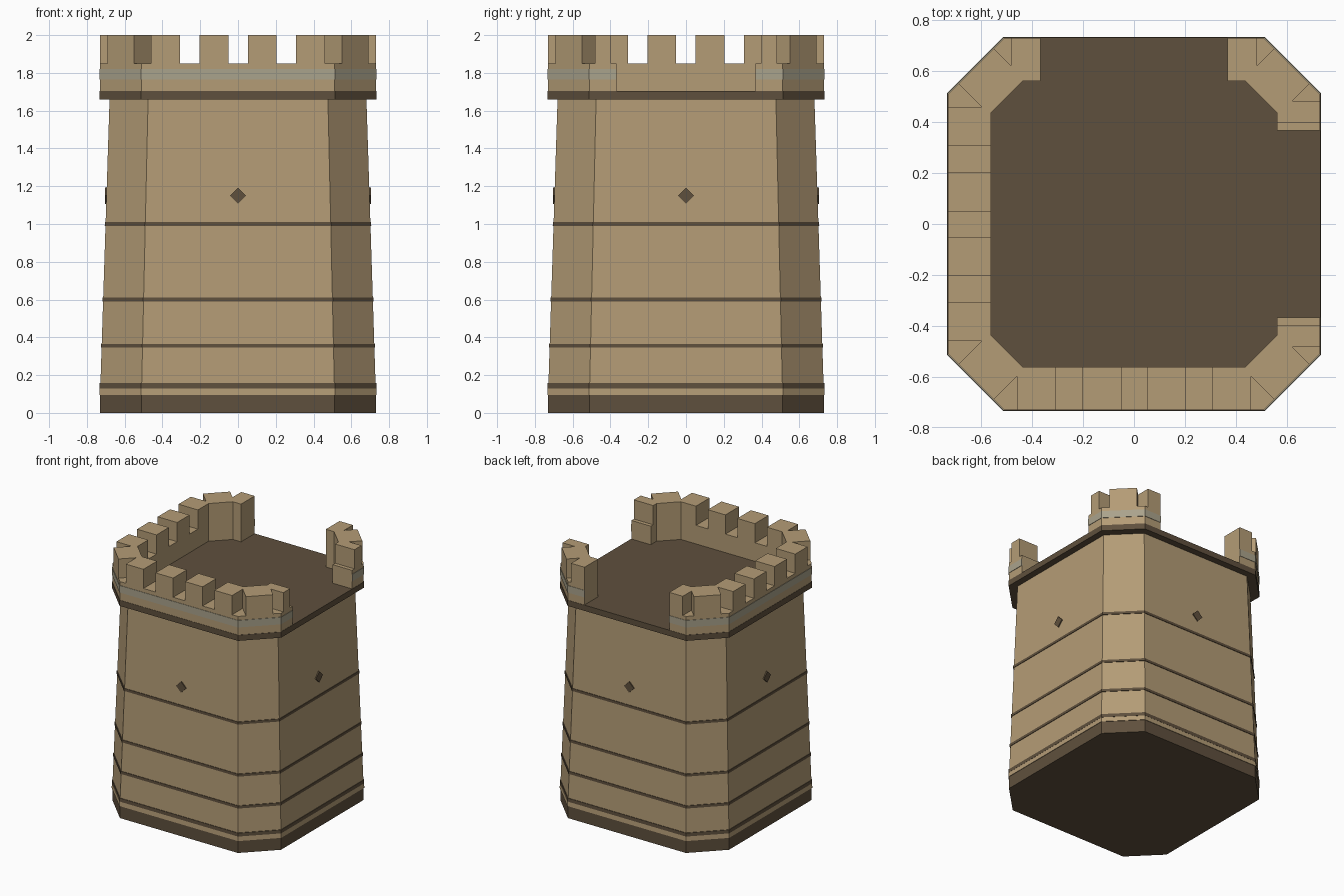
import bpy, bmesh, math
from mathutils import Matrix, Vector

if "Cube" in bpy.data.objects:
    bpy.data.objects.remove(bpy.data.objects["Cube"])


def lin(c):
    c /= 255
    return c / 12.92 if c <= 0.04045 else ((c + 0.055) / 1.055) ** 2.4


def material(name, r, g, b):
    m = bpy.data.materials.new(name)
    m.diffuse_color = (lin(r), lin(g), lin(b), 1)
    m.use_nodes = True
    m.node_tree.nodes["Principled BSDF"].inputs["Base Color"].default_value = m.diffuse_color
    return m


TAN = material("sandstone", 180, 156, 118)
DARK = material("dark stone", 95, 80, 61)
GREY = material("grey trim", 170, 163, 140)


def prism(name, bottom, top, z0, z1, mat):
    """Solid between two matching outlines."""
    bm = bmesh.new()
    a = [bm.verts.new((x, y, z0)) for x, y in bottom]
    b = [bm.verts.new((x, y, z1)) for x, y in top]
    n = len(a)
    bm.faces.new(a[::-1])
    bm.faces.new(b)
    for i in range(n):
        bm.faces.new((a[i], a[(i + 1) % n], b[(i + 1) % n], b[i]))
    bmesh.ops.recalc_face_normals(bm, faces=bm.faces)
    me = bpy.data.meshes.new(name)
    bm.to_mesh(me)
    bm.free()
    me.materials.append(mat)
    ob = bpy.data.objects.new(name, me)
    bpy.context.collection.objects.link(ob)
    return ob


def octagon(h):
    c = h * 0.7
    return [(c, -h), (h, -c), (h, c), (c, h), (-c, h), (-h, c), (-h, -c), (-c, -h)]


def half_width(z):
    return 0.73 - 0.05 * (z - 0.1) / 1.56


# Tower body, foot, and roof slab
prism("foot", octagon(0.73), octagon(0.73), 0, 0.095, DARK)
prism("foot_ledge", octagon(0.734), octagon(0.732), 0.095, 0.13, TAN)
prism("tower_body", octagon(half_width(0.13)), octagon(half_width(1.66)), 0.13, 1.66, TAN)
prism("roof_slab", octagon(0.732), octagon(0.732), 1.66, 1.705, DARK)

# Dark courses around the body
for z0, z1 in ((0.13, 0.157), (0.345, 0.366), (0.59, 0.61), (0.99, 1.01)):
    prism("dark_course", octagon(half_width(z0) + 0.004),
          octagon(half_width(z1) + 0.004), z0, z1, DARK)

# Diamond windows on the four sides
for k in range(4):
    d = 0.043
    ob = prism("diamond_window", [(d, 0), (0, d), (-d, 0), (0, -d)],
               [(d, 0), (0, d), (-d, 0), (0, -d)], -0.012, 0.008, DARK)
    ob.data.transform(Matrix.Rotation(k * math.pi / 2, 4, 'Z')
                      @ Matrix.Translation((0, -half_width(1.15), 1.15))
                      @ Matrix.Rotation(math.pi / 2, 4, 'X'))

# Parapet in two runs, open on the right and back sides
OUT, INN, CO, CI, END = 0.73, 0.562, 0.511, 0.438, 0.367


def long_run(h, c):
    return [(h, -END), (h, -c), (c, -h), (-c, -h), (-h, -c), (-h, c), (-c, h), (-END, h)]


def short_run(h, c):
    return [(END, h), (c, h), (h, c), (h, END)]


for run, label in ((long_run, "long"), (short_run, "short")):
    wall = run(OUT, CO) + run(INN, CI)[::-1]
    prism(label + "_parapet", wall, wall, 1.705, 1.85, TAN)
    trim = run(OUT + 0.003, CO + 0.002) + run(OUT - 0.004, CO - 0.002)[::-1]
    prism(label + "_parapet_trim", trim, trim, 1.765, 1.82, GREY)


# Merlons: boxes on a wall facing -y, turned to their side
def merlon(x0, x1, inner, outer, angle):
    r = Matrix.Rotation(angle, 2)
    pts = [r @ Vector(p) for p in ((x0, -outer), (x1, -outer), (x1, -inner), (x0, -inner))]
    prism("merlon", pts, pts, 1.85, 2.0, TAN)


Q = math.pi / 2
for k in (0, -1):  # front and left walls
    for x0 in (-0.46, -0.203, 0.052, 0.307):
        merlon(x0, x0 + 0.153, INN, OUT, k * Q)
for s0, s1, k in ((0.397, 0.483, 1), (END, 0.483, 2)):  # right and back stubs
    merlon(s0, s1, INN, OUT, k * Q)
    merlon(-s1, -s0, INN, OUT, k * Q)
for k in range(4):  # chamfered corners
    merlon(-0.098, 0.098, (INN + CI) / math.sqrt(2), (OUT + CO) / math.sqrt(2), Q / 2 + k * Q)
